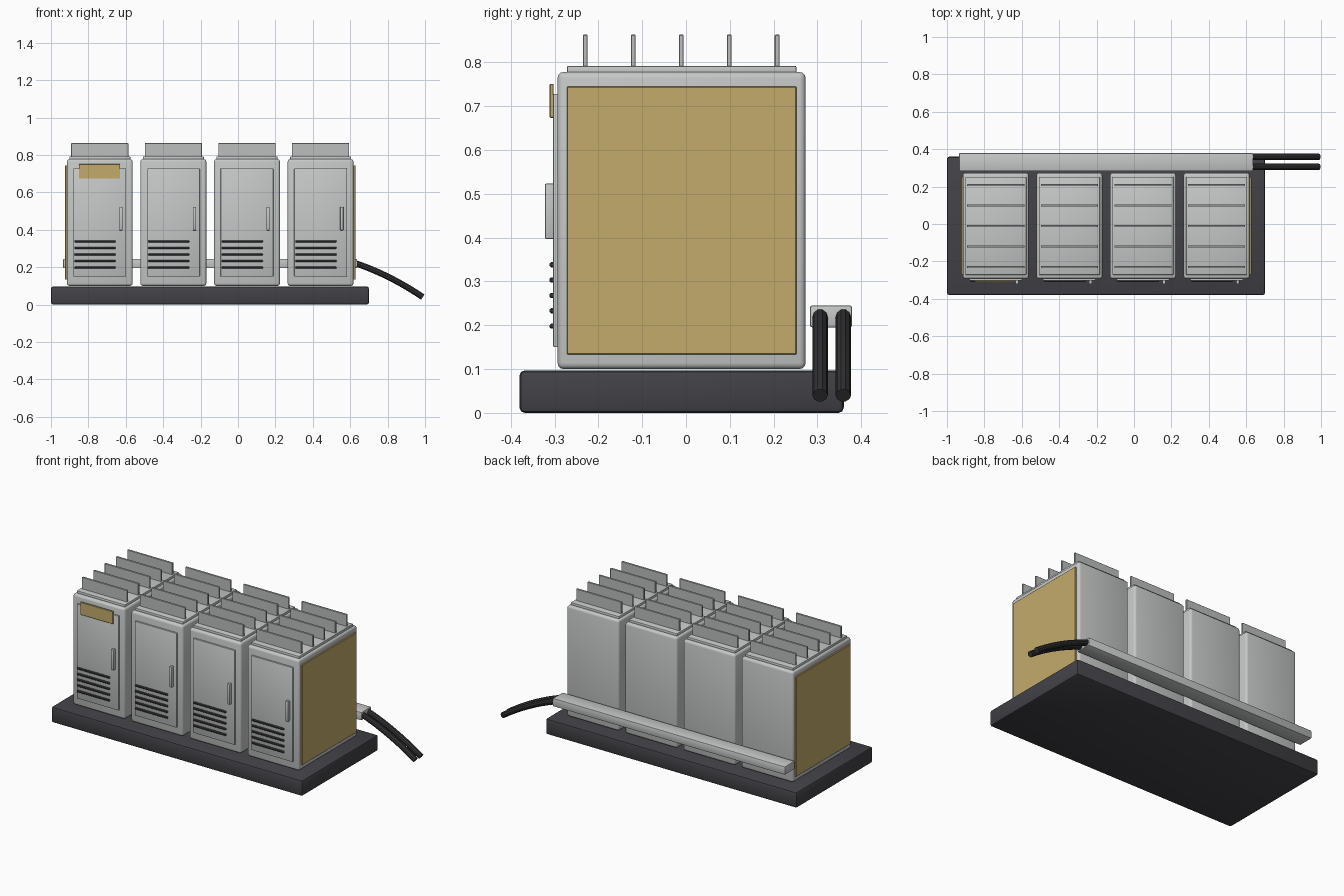
import bpy
import math

if "Cube" in bpy.data.objects:
    bpy.data.objects.remove(bpy.data.objects["Cube"])


def material(name, r, g, b):
    m = bpy.data.materials.new(name)
    m.diffuse_color = (r, g, b, 1)
    m.use_nodes = True
    m.node_tree.nodes["Principled BSDF"].inputs["Base Color"].default_value = m.diffuse_color
    return m


GREY = material("painted steel grey", 0.56, 0.58, 0.57)
FIN = material("fin grey", 0.50, 0.52, 0.51)
CHARCOAL = material("charcoal", 0.055, 0.053, 0.062)
BLACK = material("rubber black", 0.032, 0.032, 0.035)
SAND = material("sand yellow", 0.55, 0.41, 0.15)


def finish(ob, name, mat):
    ob.name = name
    ob.data.materials.append(mat)
    bpy.ops.object.select_all(action='DESELECT')
    ob.select_set(True)
    bpy.context.view_layer.objects.active = ob
    bpy.ops.object.shade_smooth_by_angle(angle=math.radians(35))


def box(name, x, y, z, mat, bevel=0.0, segments=2):
    """Box from (min, max) ranges with an optional rounded edge."""
    bpy.ops.mesh.primitive_cube_add(size=1)
    ob = bpy.context.object
    for v in ob.data.vertices:
        v.co = [lo + (c + 0.5) * (hi - lo) for c, (lo, hi) in zip(v.co, (x, y, z))]
    if bevel:
        mod = ob.modifiers.new("bevel", 'BEVEL')
        mod.width, mod.segments = bevel, segments
        bpy.ops.object.modifier_apply(modifier=mod.name)
    finish(ob, name, mat)
    return ob


def span(c, w):
    return (c - w / 2, c + w / 2)


# Plinth
box("base_slab", (-1.0, 0.70), (-0.38, 0.36), (0.0, 0.097), CHARCOAL, 0.012)

# Four identical cabinets
PITCH, FIRST = 0.3935, -0.739
for i in range(4):
    cx = FIRST + i * PITCH
    n = i + 1
    box(f"cabinet_{n}", span(cx, 0.352), (-0.293, 0.273), (0.10, 0.778), GREY, 0.014, 3)
    box(f"roof_cap_{n}", span(cx, 0.326), (-0.272, 0.252), (0.77, 0.792), GREY, 0.004)
    box(f"door_{n}", span(cx, 0.282), (-0.303, -0.288), (0.15, 0.728), GREY, 0.003)
    box(f"handle_{n}", span(cx + 0.113, 0.017), (-0.322, -0.300), (0.397, 0.523), GREY, 0.003)
    for k in range(5):
        # Roof fins and door louvres
        box(f"roof_fin_{n}_{k + 1}", span(cx, 0.306), span(-0.23 + 0.1095 * k, 0.011),
            (0.785, 0.863), FIN, 0.0015, 1)
        box(f"louvre_{n}_{k + 1}", span(cx - 0.025, 0.22), (-0.311, -0.300),
            span(0.198 + 0.035 * k, 0.012), CHARCOAL, 0.003, 1)

# Coloured end panels
for name, x in (("left_panel", (-0.924, -0.912)), ("right_panel", (0.614, 0.627))):
    box(name, x, (-0.272, 0.252), (0.133, 0.745), SAND, 0.002, 1)

# Placard on the first door
box("placard", (-0.851, -0.630), (-0.311, -0.302), (0.673, 0.751), SAND, 0.002, 1)

# Cable duct along the back
box("cable_duct", (-0.935, 0.637), (0.283, 0.379), (0.195, 0.245), GREY, 0.005)

# Drooping cables
for n, y in enumerate((0.306, 0.359), 1):
    cu = bpy.data.curves.new("cable", 'CURVE')
    cu.dimensions = '3D'
    cu.bevel_depth, cu.bevel_resolution = 0.0175, 3
    cu.resolution_u, cu.use_fill_caps = 10, True
    s = cu.splines.new('BEZIER')
    s.bezier_points.add(1)
    for p, co, left, right in zip(
            s.bezier_points,
            ((0.625, y, 0.222), (0.988, y, 0.040)),
            ((0.55, y, 0.235), (0.878, y, 0.116)),
            ((0.74, y, 0.185), (1.08, y, -0.025))):
        p.co, p.handle_left, p.handle_right = co, left, right
    ob = bpy.data.objects.new("cable", cu)
    bpy.context.collection.objects.link(ob)
    bpy.ops.object.select_all(action='DESELECT')
    ob.select_set(True)
    bpy.context.view_layer.objects.active = ob
    bpy.ops.object.convert(target='MESH')
    finish(bpy.context.object, f"cable_{n}", BLACK)
